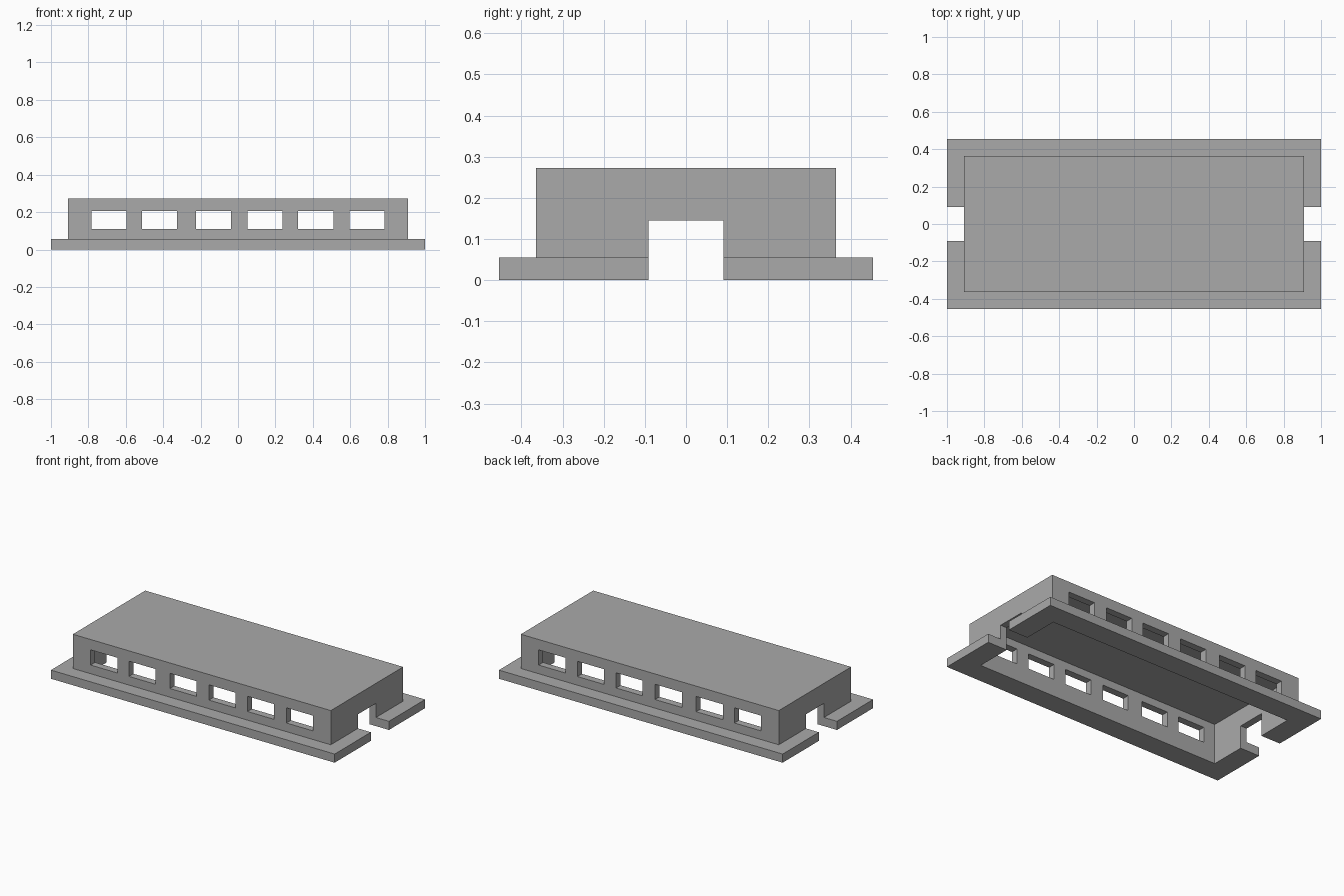
import bpy
import bmesh
from mathutils import Matrix, Vector

if "Cube" in bpy.data.objects:
    bpy.data.objects.remove(bpy.data.objects["Cube"], do_unlink=True)

# Dimensions
HALF_X, HALF_Y = 1.0, 0.455
LEDGE, WALL, ROOF = 0.091, 0.045, 0.018
BASE_TOP, HEIGHT = 0.055, 0.273
DOOR_HALF, DOOR_TOP = 0.091, 0.145
WINDOW_HALF, WINDOW_LOW, WINDOW_HIGH = 0.094, 0.11, 0.207
WINDOW_CENTRES = (-0.69, -0.42, -0.131, 0.144, 0.416, 0.69)

grey = bpy.data.materials.new("plain grey")
grey.use_nodes = True
colour = (0.4, 0.4, 0.4, 1)
grey.diffuse_color = colour
grey.node_tree.nodes["Principled BSDF"].inputs["Base Color"].default_value = colour


def block(name, half_x, half_y, low, high, x=0):
    """Box centred on y = 0, spanning low to high."""
    bm = bmesh.new()
    size = Matrix.Diagonal((2 * half_x, 2 * half_y, high - low, 1))
    place = Matrix.Translation(Vector((x, 0, (low + high) / 2)))
    bmesh.ops.create_cube(bm, size=1, matrix=place @ size)
    mesh = bpy.data.meshes.new(name)
    bm.to_mesh(mesh)
    bm.free()
    mesh.materials.append(grey)
    obj = bpy.data.objects.new(name, mesh)
    bpy.context.collection.objects.link(obj)
    return obj


def combine(target, tool, operation):
    """Apply a boolean and discard the tool."""
    tool.hide_render = True
    mod = target.modifiers.new(tool.name, "BOOLEAN")
    mod.operation, mod.solver, mod.object = operation, "EXACT", tool
    bpy.context.view_layer.objects.active = target
    bpy.ops.object.modifier_apply(modifier=mod.name)
    bpy.data.objects.remove(tool, do_unlink=True)


# Walls and roof joined to the wide base ledge
hall_x, hall_y = HALF_X - LEDGE, HALF_Y - LEDGE
hall = block("hall_with_ledge", hall_x, hall_y, 0, HEIGHT)
combine(hall, block("ledge", HALF_X, HALF_Y, 0, BASE_TOP), "UNION")

# Hollow interior, open underneath
combine(hall, block("interior", hall_x - WALL, hall_y - WALL, -0.1, HEIGHT - ROOF), "DIFFERENCE")

# Doorway through both ends and the ledge
combine(hall, block("doorway", HALF_X + 0.1, DOOR_HALF, -0.2, DOOR_TOP), "DIFFERENCE")

# Windows through both long walls
for centre in WINDOW_CENTRES:
    combine(hall, block("window", WINDOW_HALF, HALF_Y + 0.1, WINDOW_LOW, WINDOW_HIGH, centre), "DIFFERENCE")
